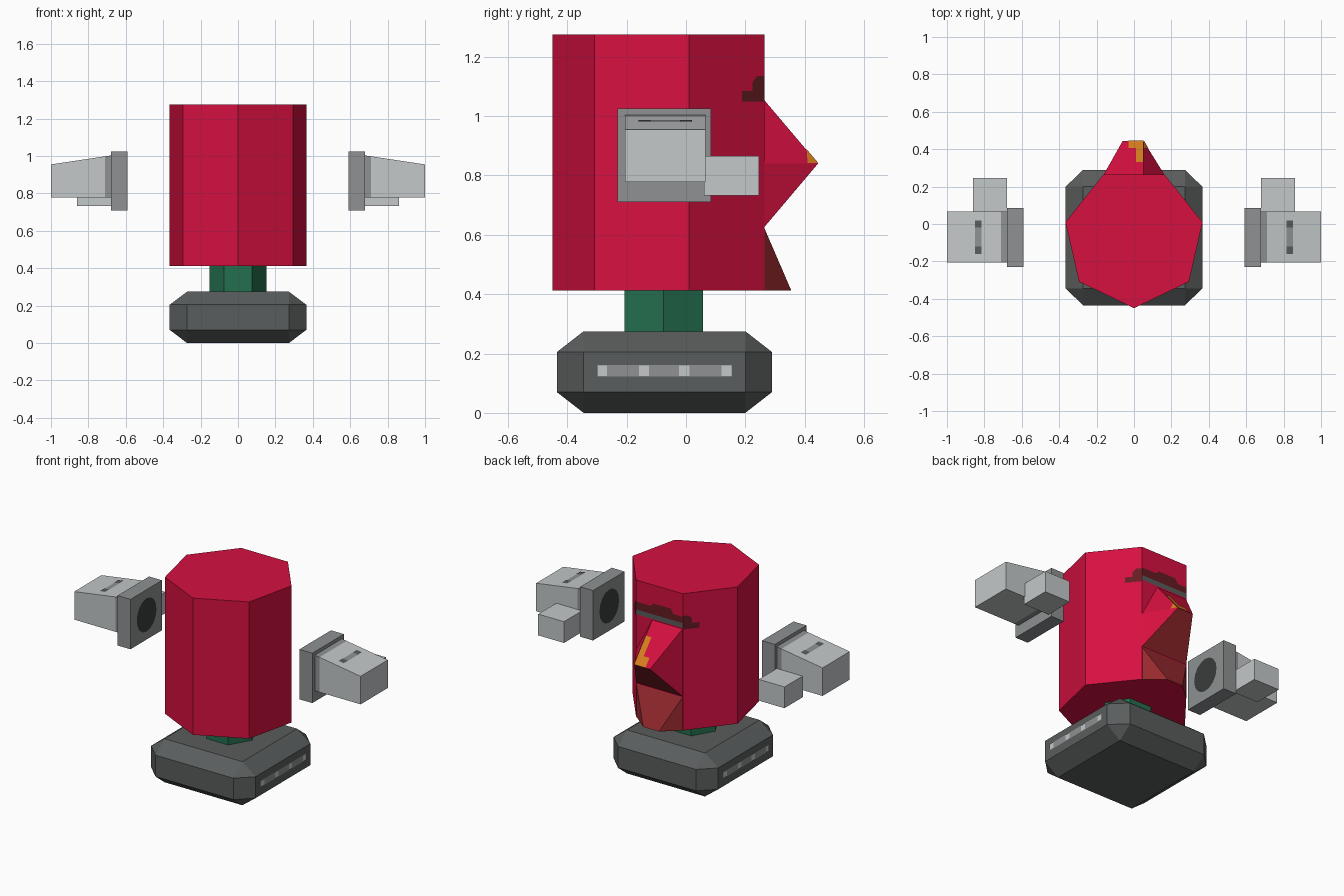
import bpy, bmesh, math
from mathutils import Vector as V

if "Cube" in bpy.data.objects:
    bpy.data.objects.remove(bpy.data.objects["Cube"])


def srgb(h):
    c = [int(h[i:i + 2], 16) / 255 for i in (0, 2, 4)]
    return [x / 12.92 if x < 0.04045 else ((x + 0.055) / 1.055) ** 2.4 for x in c] + [1]


def material(name, h):
    m = bpy.data.materials.new(name)
    m.diffuse_color = srgb(h)
    m.use_nodes = True
    m.node_tree.nodes["Principled BSDF"].inputs["Base Color"].default_value = m.diffuse_color
    return m


red = material("red", "D61040")
maroon = material("maroon", "98292E")
brow = material("dark maroon", "641C22")
orange = material("orange", "DA7F1E")
green = material("green", "24704F")
dark = material("dark grey", "5A5D5D")
mid = material("mid grey", "8E9192")
light = material("light grey", "C4C8C9")
charcoal = material("charcoal", "3A3D3C")


def finish(name, bm, mats):
    me = bpy.data.meshes.new(name)
    bm.normal_update()
    bm.to_mesh(me)
    bm.free()
    for m in mats:
        me.materials.append(m)
    ob = bpy.data.objects.new(name, me)
    bpy.context.collection.objects.link(ob)
    return ob


def hull(name, pts, *mats, rule=None):
    """Flat-faced convex solid around the points."""
    bm = bmesh.new()
    for p in pts:
        bm.verts.new(p)
    bmesh.ops.convex_hull(bm, input=bm.verts[:])
    bmesh.ops.dissolve_limit(bm, angle_limit=0.01, verts=bm.verts[:], edges=bm.edges[:])
    bmesh.ops.recalc_face_normals(bm, faces=bm.faces[:])
    if rule:
        for f in bm.faces:
            f.material_index = rule(f)
    return finish(name, bm, mats)


def box(name, x, y, z, mat):
    return hull(name, [(a, b, c) for a in x for b in y for c in z], mat)


def sheet(name, pts, out, mat, lift=0.003):
    """Painted detail lifted slightly off a surface."""
    bm = bmesh.new()
    f = bm.faces.new([bm.verts.new(p) for p in pts])
    f.normal_update()
    if f.normal.dot(V(out)) < 0:
        f.normal_flip()
    n = f.normal.copy()
    for v in bm.verts:
        v.co += n * lift
    return finish(name, bm, [mat])


def prism(name, n, r, cy, z0, z1, start, mat):
    ring = [(r * math.cos(start + math.tau * i / n), cy + r * math.sin(start + math.tau * i / n))
            for i in range(n)]
    return hull(name, [(x, y, z) for x, y in ring for z in (z0, z1)], mat)


# Tracked base: chamfered block
X, Y0, Y1, x, y0, y1 = 0.365, -0.435, 0.29, 0.272, -0.345, 0.20
pts = [(s * x, y, z) for s in (-1, 1) for y in (y0, y1) for z in (0, 0.275)]
for z in (0.07, 0.205):
    for s in (-1, 1):
        pts += [(s * X, y0, z), (s * X, y1, z), (s * x, Y0, z), (s * x, Y1, z)]
hull("base", pts, dark)

# Neck and seven-sided head
prism("neck", 6, 0.152, -0.075, 0.27, 0.415, 0, green)
prism("head", 7, 0.376, -0.074, 0.412, 1.275, -math.pi / 2, red)

# Nose and chin on the back face
W, YB = 0.163, 0.263
hull("nose", [(-W, YB, 1.055), (0.05, YB, 1.055), (-0.06, 0.445, 0.84), (0.05, 0.445, 0.84),
              (-W, YB, 0.84), (W, YB, 0.84), (-W, YB, 0.625), (W, YB, 0.625)],
     red, maroon, rule=lambda f: int(f.normal.z < -0.05))
hull("chin", [(-W, YB, 0.625), (W, YB, 0.625), (-0.06, 0.355, 0.412), (0.05, 0.355, 0.412),
              (-W, YB, 0.412), (W, YB, 0.412)],
     red, maroon, rule=lambda f: int(f.normal.z > -0.5))


# Orange streak along the nose ridge
def slope(x, t):
    return (x, YB + (0.445 - YB) * t, 1.055 - 0.215 * t)


sheet("nose_streak", [slope(0.01, 0.36), slope(0.05, 0.36), slope(0.05, 1), slope(-0.03, 1),
                      slope(-0.03, 0.78), slope(0.01, 0.78)], (0, 1, 1), orange)
tip = V((0.05, 0.445, 0.84))
sheet("nose_tip", [tip, tip.lerp(V((0.05, YB, 1.055)), 0.22), tip.lerp(V((W, YB, 0.84)), 0.2)],
      (1, 0.5, 0.3), orange)

# Brow and eye slit, wrapping round both corners
sheet("brow", [(-W, YB, 1.09), (W, YB, 1.09), (W, YB, 1.14), (0.06, YB, 1.14), (0.04, YB, 1.16),
               (-0.08, YB, 1.16), (-0.1, YB, 1.13), (-W, YB, 1.13)], (0, 1, 0), brow)
sheet("eye_slit", [(-W, YB, 1.06), (W, YB, 1.06), (W, YB, 1.09), (-W, YB, 1.09)], (0, 1, 0), dark)
for s in (-1, 1):
    a, b = V((s * W, YB, 0)), V((s * 0.367, 0.01, 0))
    outline = [(0, 1.05), (0.3, 1.05), (0.3, 1.085), (0.16, 1.085), (0.16, 1.115), (0.1, 1.135), (0, 1.135)]
    sheet("brow_corner", [a.lerp(b, t) + V((0, 0, z)) for t, z in outline], (s, 1, 0), brow)

for s in (-1, 1):
    # Wheel strip with bolts on each side of the base
    sheet("wheel_strip", [(s * X, y, z) for y, z in
                          ((-0.30, 0.122), (0.155, 0.122), (0.155, 0.162), (-0.30, 0.162))], (s, 0, 0), mid)
    for cy in (-0.283, -0.142, -0.006, 0.137):
        sheet("wheel_bolt", [(s * X, cy + a, 0.142 + b) for a, b in
                             ((-.017, -.018), (.017, -.018), (.017, .018), (-.017, .018))],
              (s, 0, 0), light, 0.006)

    # Floating arm: cuff, worn band, tapered forearm, hand
    box("cuff", (s * 0.59, s * 0.68), (-0.23, 0.085), (0.71, 1.025), mid)
    sheet("cuff_socket", [(s * 0.59, -0.073 + 0.098 * math.cos(math.tau * i / 16),
                           0.868 + 0.105 * math.sin(math.tau * i / 16)) for i in range(16)],
          (-s, 0, 0), charcoal)

    def top(x):
        return 1.003 - 0.15 * (x - 0.68)

    for name, xa, xb, mat in (("arm_band", 0.68, 0.712, mid), ("forearm", 0.712, 1.0, light)):
        hull(name, [(s * x, y, z) for x in (xa, xb) for y in (-0.205, 0.066) for z in (0.778, top(x))], mat)
    box("hand", (s * 0.68, s * 0.86), (0.06, 0.246), (0.732, 0.866), light)

    # Slot on top of the forearm
    for name, xa, xb, ya, yb, mat, lift in (("slot", 0.815, 0.85, -0.16, 0.02, mid, 0.002),
                                            ("slot_end", 0.815, 0.85, -0.16, -0.12, dark, 0.004),
                                            ("slot_end", 0.815, 0.85, -0.02, 0.02, dark, 0.004)):
        sheet(name, [(s * x, y, top(x)) for x, y in ((xa, ya), (xb, ya), (xb, yb), (xa, yb))],
              (0, 0, 1), mat, lift)
